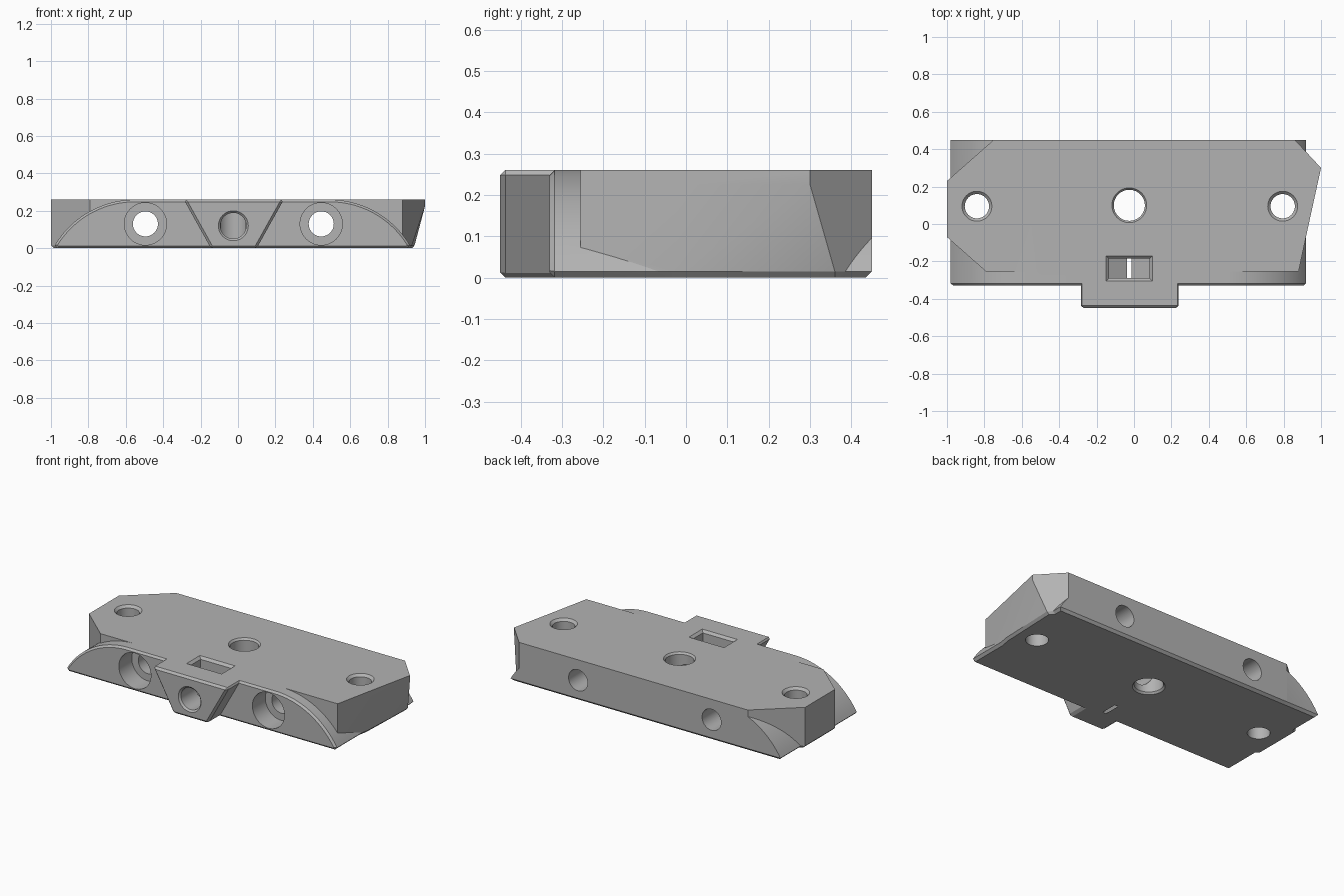
import bpy, bmesh, math
from mathutils import Matrix

cube = bpy.data.objects.get("Cube")
if cube:
    bpy.data.objects.remove(cube, do_unlink=True)

H = 0.26        # block height
E = 0.015       # small edge chamfer
BACK = 0.45
MID = -0.025    # centre line of the holes

grey = bpy.data.materials.new("plain_grey")
grey.use_nodes = True
grey.diffuse_color = (0.45, 0.45, 0.45, 1)
grey.node_tree.nodes["Principled BSDF"].inputs["Base Color"].default_value = (0.45, 0.45, 0.45, 1)


def finish(bm, name):
    bmesh.ops.recalc_face_normals(bm, faces=bm.faces)
    me = bpy.data.meshes.new(name)
    bm.to_mesh(me)
    bm.free()
    me.materials.append(grey)
    ob = bpy.data.objects.new(name, me)
    bpy.context.collection.objects.link(ob)
    return ob


def loft(bm, rings):
    """Closed solid through rings with equal point counts."""
    rows = [[bm.verts.new(p) for p in r] for r in rings]
    n = len(rows[0])
    for a, b in zip(rows, rows[1:]):
        for i in range(n):
            j = (i + 1) % n
            bm.faces.new((a[i], a[j], b[j]))
            bm.faces.new((a[i], b[j], b[i]))
    bm.faces.new(rows[0][::-1])
    bm.faces.new(rows[-1])


def prism(profile, y0, y1):
    """Extrude an xz profile along y."""
    bm = bmesh.new()
    f = bm.faces.new([bm.verts.new((x, y0, z)) for x, z in profile])
    ext = bmesh.ops.extrude_face_region(bm, geom=[f], use_keep_orig=True)
    new = [v for v in ext["geom"] if isinstance(v, bmesh.types.BMVert)]
    bmesh.ops.translate(bm, verts=new, vec=(0, y1 - y0, 0))
    bmesh.ops.recalc_face_normals(bm, faces=bm.faces)
    return bm


def chamfer(bm, test, size):
    edges = [e for e in bm.edges if all(test(v.co) for v in e.verts)]
    bmesh.ops.bevel(bm, geom=edges, offset=size, segments=1, affect='EDGES')


def apply_boolean(target, other, operation):
    mod = target.modifiers.new("join", 'BOOLEAN')
    mod.operation, mod.solver, mod.object = operation, 'EXACT', other
    bpy.context.view_layer.objects.active = target
    bpy.ops.object.modifier_apply(modifier=mod.name)
    bpy.data.objects.remove(other, do_unlink=True)


def cut_round(target, steps, place):
    """Cut a turned shape given as (radius, height) steps."""
    bm = bmesh.new()
    n = 48
    loft(bm, [[(r * math.cos(k * math.tau / n), r * math.sin(k * math.tau / n), h)
               for k in range(n)] for r, h in steps])
    bm.transform(place)
    apply_boolean(target, finish(bm, "cutter"), 'DIFFERENCE')


# Main block: tall outline whose rear left flank leans in towards the floor
upper = [(-0.75, BACK), (-1, 0.23), (-1, -0.07), (-0.79, -0.255),
         (0.88, -0.255), (0.93, -0.02), (1, 0.3), (0.86, BACK)]
lower = upper[:6] + [(0.944, 0.36)] + upper[7:]
floor = [(x * 0.985, min(y, BACK - E)) for x, y in lower]
bm = bmesh.new()
loft(bm, [[(x, y, z) for x, y in ring] for ring, z in
          ((floor, 0), (lower, E), (upper, 0.225), (upper, H))])
block = finish(bm, "mounting_block")

# Arched base running the full depth
rise = H - E
run = 0.43
R = (run * run + rise * rise) / (2 * rise)
sweep = math.asin(run / R)
arc = [(0.49 + R * math.sin(sweep * k / 24), H - R + R * math.cos(sweep * k / 24))
       for k in range(25)]
half = arc + [(0.92 - E, 0)]
mirrored = [(2 * MID - x - 0.01, z) for x, z in reversed(half)]
FRONT = -0.33
bm = prism(half + mirrored, FRONT, BACK)
chamfer(bm, lambda c: c.y < FRONT + 0.001, 0.012)
chamfer(bm, lambda c: c.y > BACK - 0.001 and c.z < 0.001, E)
apply_boolean(block, finish(bm, "arched_base"), 'UNION')

# Tapered front tongue
bm = prism([(-0.29, H), (-0.145, 0), (0.10, 0), (0.245, H)], -0.45, -0.2)
chamfer(bm, lambda c: True, 0.013)
apply_boolean(block, finish(bm, "front_tongue"), 'UNION')

# Vertical holes with countersunk rims
for x, y, r, rim in ((-0.84, 0.095, 0.065, 0.08), (0.795, 0.095, 0.065, 0.08)):
    cut_round(block, [(r, -0.1), (r, H - E), (rim, H), (rim, H + 0.1)],
              Matrix.Translation((x, y, 0)))
cut_round(block, [(0.093, -0.1), (0.093, 0), (0.083, 0.012), (0.083, H - 0.012),
                  (0.093, H), (0.093, H + 0.1)], Matrix.Translation((MID, 0.1, 0)))

# Counterbored holes running front to back
along_y = Matrix.Rotation(-math.pi / 2, 4, 'X')
for x in (-0.495, 0.445):
    cut_round(block, [(0.113, -0.1), (0.113, 0.13), (0.067, 0.13), (0.067, 1)],
              Matrix.Translation((x, FRONT, 0.13)) @ along_y)

# Screw hole in the tongue, reaching the centre hole
cut_round(block, [(0.08, -0.1), (0.08, 0), (0.069, 0.011), (0.069, 0.5)],
          Matrix.Translation((MID, -0.45, 0.12)) @ along_y)

# Nut pocket with a pointed floor and a chamfered mouth
w = 0.109
pocket = prism([(MID - w, H + 0.1), (MID - w, 0.056), (MID, -0.007),
                (MID + w, 0.056), (MID + w, H + 0.1)], -0.29, -0.185)
apply_boolean(block, finish(pocket, "cutter"), 'DIFFERENCE')
bm = bmesh.new()
loft(bm, [[(MID + sx * (w + g), -0.2375 + sy * (0.0525 + g), z)
           for sx, sy in ((-1, -1), (1, -1), (1, 1), (-1, 1))]
          for g, z in ((0, H - E), (E, H), (E, H + 0.1))])
apply_boolean(block, finish(bm, "cutter"), 'DIFFERENCE')

# Smooth the curved walls, keep the edges crisp
bpy.ops.object.select_all(action='DESELECT')
block.select_set(True)
bpy.context.view_layer.objects.active = block
bpy.ops.object.shade_smooth_by_angle(angle=math.radians(20))
